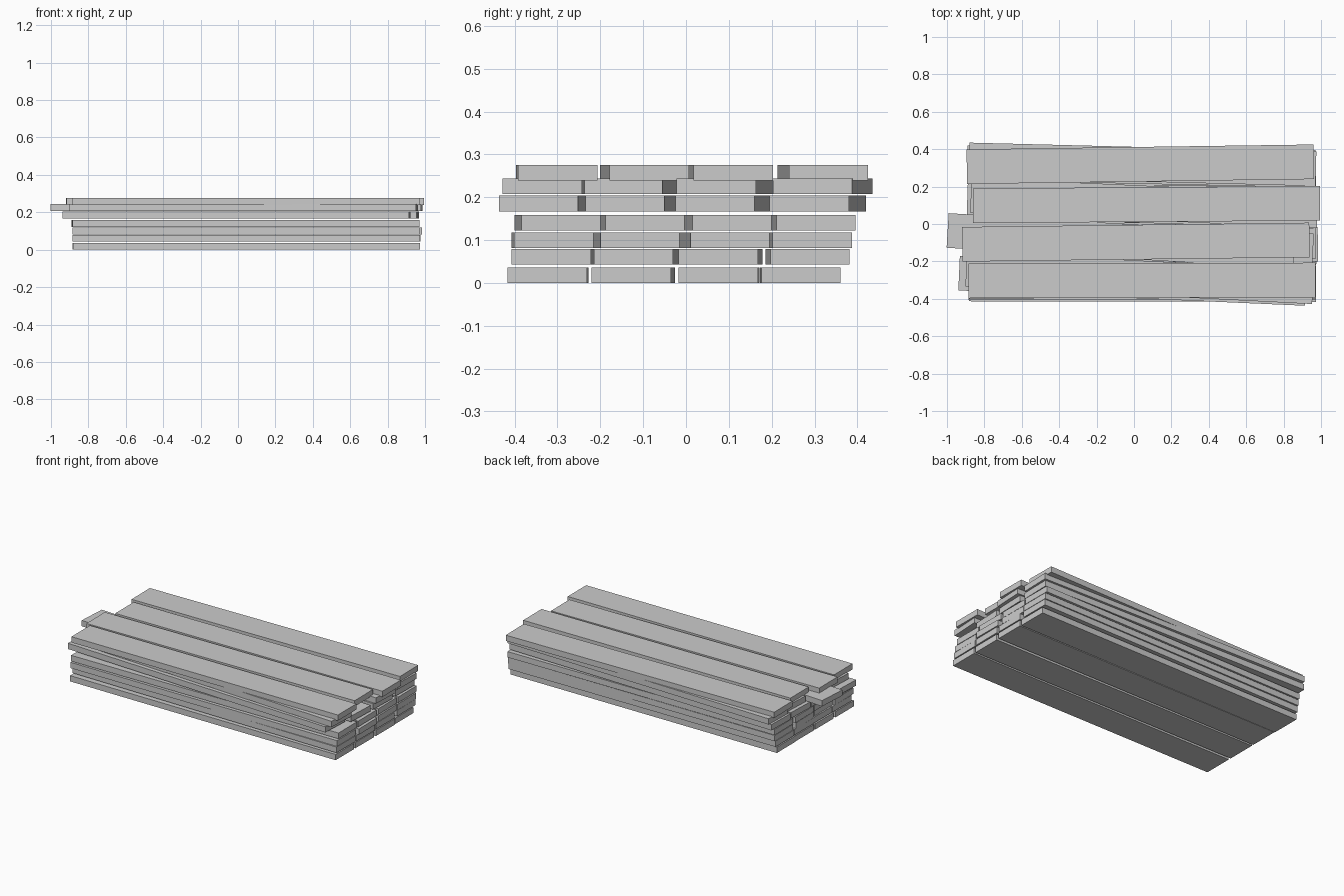
import bpy, math
from mathutils import Matrix

LENGTH, WIDTH, THICK = 1.856, 0.185, 0.0365

# Each layer: base height, then per plank
# (x centre, lower y edge at the right end, sideways drift toward the left end)
LAYERS = [
    (0.0, [(.045, -.416, .003), (.045, -.22, .009), (.046, -.017, .003), (.043, .176, -.003)]),
    (0.0428, [(.045, -.407, .02), (.048, -.215, .018), (.046, -.017, .01), (.044, .197, -.012)]),
    (0.081, [(.044, -.401, -.006), (.055, -.2, -.019), (.044, .01, -.028), (.045, .202, -.009)]),
    (0.1222, [(.042, -.384, -.016), (.042, -.188, -.014), (.04, .015, -.02), (.042, .211, -.014)]),
    (0.1672, [(-.008, -.437, .082), (.03, -.235, .077), (.036, -.025, .063), (.036, .195, .04)]),
    (0.2075, [(.03, -.428, .095), (-.07, -.24, .113), (.055, -.022, .084), (.045, .203, .047)]),
    (0.239, [(.043, -.392, -.005), (.01, -.178, -.023), (.067, .018, -.013), (.034, .24, -.026)]),
]

# Shared plank shape, resting on its own base
w, l = WIDTH / 2, LENGTH / 2
verts = [(x, y, z) for z in (0, THICK) for x, y in ((-l, -w), (l, -w), (l, w), (-l, w))]
faces = [(3, 2, 1, 0), (4, 5, 6, 7)] + [(i, (i + 1) % 4, 4 + (i + 1) % 4, 4 + i) for i in range(4)]
plank_mesh = bpy.data.meshes.new("plank")
plank_mesh.from_pydata(verts, [], faces)


def add_plank(name, x, y_low, drift, z):
    plank = bpy.data.objects.new(name, plank_mesh)
    angle = -math.atan2(drift, LENGTH)
    y = y_low + drift / 2 + w
    plank.matrix_world = Matrix.Translation((x, y, z)) @ Matrix.Rotation(angle, 4, 'Z')
    bpy.context.collection.objects.link(plank)


# Seven loosely stacked layers of four planks
for n, (z, row) in enumerate(LAYERS, 1):
    for k, (x, y_low, drift) in enumerate(row, 1):
        add_plank(f"plank_layer{n}_{k}", x, y_low, drift, z)
